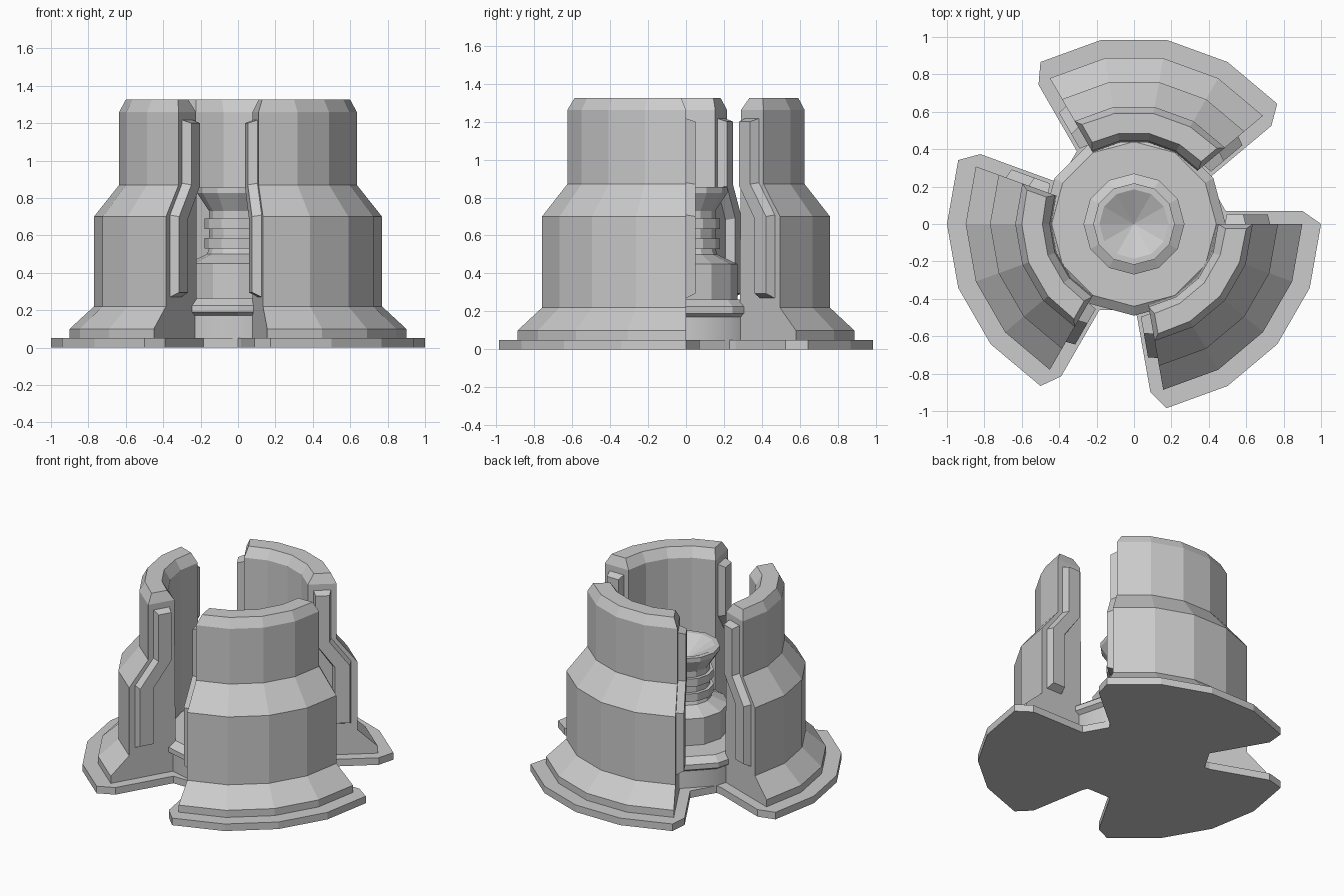
import bpy, bmesh
from math import sin, cos, pi, radians

if "Cube" in bpy.data.objects:
    bpy.data.objects.remove(bpy.data.objects["Cube"])


def finish(bm, name, smooth=False):
    bmesh.ops.recalc_face_normals(bm, faces=bm.faces)
    me = bpy.data.meshes.new(name)
    bm.to_mesh(me)
    bm.free()
    ob = bpy.data.objects.new(name, me)
    bpy.context.collection.objects.link(ob)
    for p in me.polygons:
        p.use_smooth = smooth and abs(p.normal.z) < 0.5
    return ob


def polar(deg, r, z, t=0.0):
    """Point at an angle and radius, slid t along the tangent."""
    a = radians(deg)
    return (r * cos(a) - t * sin(a), r * sin(a) + t * cos(a), z)


def loft(bm, rings, closed_rings=True):
    """Join successive rings of vertices with quads."""
    for a, b in zip(rings, rings[1:]):
        for i in range(len(a)):
            j = (i + 1) % len(a)
            bm.faces.new((a[i], a[j], b[j], b[i]))


def lathe(name, profile, seg=12, smooth=False):
    bm = bmesh.new()
    rings = [[bm.verts.new(polar(360 * i / seg, r, z)) for i in range(seg)]
             for r, z in profile]
    loft(bm, rings)
    bm.faces.new(rings[0])
    bm.faces.new(rings[-1])
    if profile[-1][0] < 0.01:
        bmesh.ops.remove_doubles(bm, verts=bm.verts, dist=0.002)
    return finish(bm, name, smooth)


# wall section: radius, height, inset of the end at the top bevel
WALL = [(.44, .03, 0), (.9, .03, 0), (.9, .1, 0), (.77, .22, 0), (.77, .7, 0),
        (.635, .87, 0), (.635, 1.26, 0), (.6, 1.325, .025), (.49, 1.325, .025),
        (.45, 1.26, 0)]
# rail outline on the wall end, and its smaller outer face
RAIL_BASE = [(.485, 1.22), (.6, 1.22), (.6, .88), (.73, .71), (.73, .265),
             (.605, .265), (.605, .68), (.485, .85)]
RAIL_FACE = [(.495, 1.2), (.585, 1.2), (.585, .87), (.715, .70), (.715, .295),
             (.62, .295), (.62, .69), (.495, .86)]


def wall(name, centre):
    bm = bmesh.new()
    rings = []
    for k in (-2, -1, 0, 1, 2):
        s = (k == -2) - (k == 2)
        rings.append([bm.verts.new(polar(centre + 20 * k, r, z, s * t)) for r, z, t in WALL])
    loft(bm, rings)
    for e in (rings[0], rings[-1]):
        bm.faces.new(e[:7] + e[9:])
        bm.faces.new(e[6:10])
    return finish(bm, name)


def rail(name, centre, side):
    bm = bmesh.new()
    ang = centre + side * 40
    rings = [[bm.verts.new(polar(ang, r, z, side * t)) for r, z in pts]
             for pts, t in ((RAIL_BASE, -.01), (RAIL_FACE, .05))]
    loft(bm, rings)
    bm.faces.new(rings[0])
    bm.faces.new(rings[1])
    return finish(bm, name)


# base plate: one outline with three notches
outline = []
for centre in (-40, 80, 200):
    lo, hi = centre - 40, centre + 40
    outline += [polar(lo, .49, 0, -.07), polar(lo, .9, 0, -.07)]
    outline += [polar(centre + 20 * k, 1, 0) for k in (-2, -1, 0, 1, 2)]
    outline += [polar(hi, .9, 0, .07), polar(hi, .49, 0, .07)]
    outline.append(polar(centre + 60 + 10, .46, 0))
bm = bmesh.new()
rings = [[bm.verts.new((x, y, z)) for x, y, _ in outline] for z in (0, .05)]
loft(bm, rings)
bm.faces.new(rings[0])
bm.faces.new(rings[1])
finish(bm, "base_plate")

# three walls with a rail on each end
for i, centre in enumerate((-40, 80, 200)):
    wall(f"wall_{i + 1}", centre)
    rail(f"rail_{i + 1}_a", centre, 1)
    rail(f"rail_{i + 1}_b", centre, -1)

# hub: smooth foot and bevelled disc
lathe("hub_foot", [(.46, .005), (.46, .18)], smooth=True)
lathe("hub_disc", [(.46, .17), (.49, .19), (.49, .225), (.44, .262)])

# central post with ribbed neck and cone-shaped cup
lathe("centre_post", [(.27, .25), (.27, .45), (.165, .5), (.155, .53), (.178, .53),
                      (.178, .585), (.155, .585), (.155, .635), (.178, .635),
                      (.178, .69), (.155, .69), (.155, .73), (.218, .825),
                      (.218, .855), (.185, .855), (.001, .76)])
